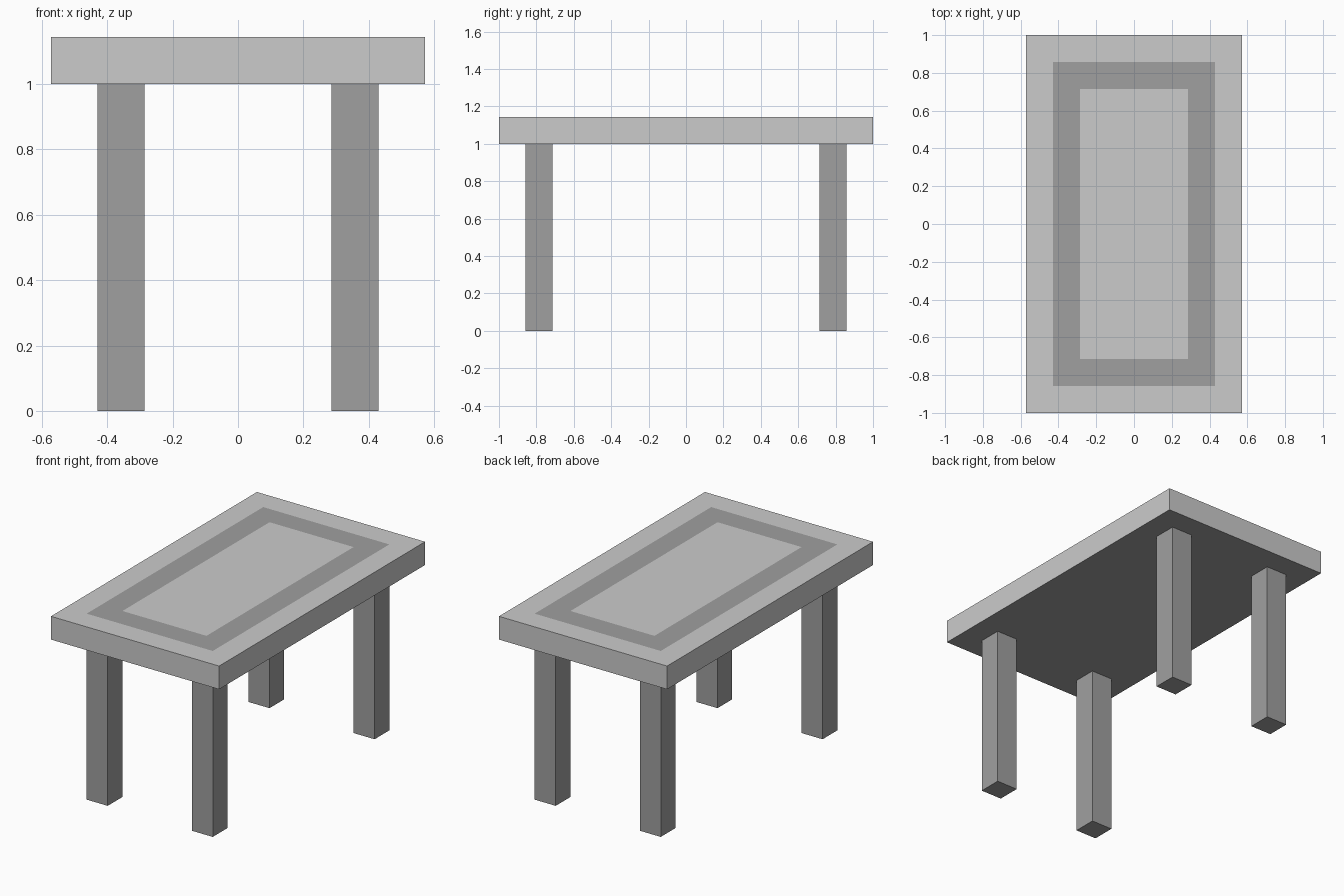
import bpy, bmesh
from mathutils import Matrix, Vector

if "Cube" in bpy.data.objects:
    bpy.data.objects.remove(bpy.data.objects["Cube"])

U = 1 / 7  # module: leg width, top thickness and border width

dark = bpy.data.materials.new("dark_grey")
dark.diffuse_color = (0.35, 0.35, 0.35, 1)
dark.use_nodes = True
dark.node_tree.nodes["Principled BSDF"].inputs["Base Color"].default_value = dark.diffuse_color
light = bpy.data.materials.new("light_grey")
light.diffuse_color = (0.8, 0.8, 0.8, 1)
light.use_nodes = True
light.node_tree.nodes["Principled BSDF"].inputs["Base Color"].default_value = light.diffuse_color


def box(bm, center, size):
    m = Matrix.Translation(center) @ Matrix.Diagonal((*size, 1))
    bmesh.ops.create_cube(bm, size=1, matrix=m)


def finish(bm, name, materials):
    bm.normal_update()
    mesh = bpy.data.meshes.new(name)
    bm.to_mesh(mesh)
    bm.free()
    obj = bpy.data.objects.new(name, mesh)
    bpy.context.collection.objects.link(obj)
    for mat in materials:
        mesh.materials.append(mat)
    return obj


# Tabletop: light slab, dark underside, dark band inlaid flush in the top
bm = bmesh.new()
box(bm, Vector((0, 0, 7.5 * U)), (8 * U, 14 * U, U))
bm.normal_update()
top = max(bm.faces, key=lambda f: f.normal.z)
bottom = min(bm.faces, key=lambda f: f.normal.z)
bottom.material_index = 1
bmesh.ops.inset_region(bm, faces=[top], thickness=U, use_even_offset=True)
band = bmesh.ops.inset_region(bm, faces=[top], thickness=U, use_even_offset=True)
for face in band["faces"]:
    face.material_index = 1
finish(bm, "tabletop", [light, dark])

# Legs: one square post mirrored to all four corners
bm = bmesh.new()
box(bm, Vector((2.5 * U, 5.5 * U, 3.5 * U)), (U, U, 7 * U))
legs = finish(bm, "legs", [dark])
mirror = legs.modifiers.new("four_corners", 'MIRROR')
mirror.use_axis = (True, True, False)
mirror.use_mirror_merge = False
